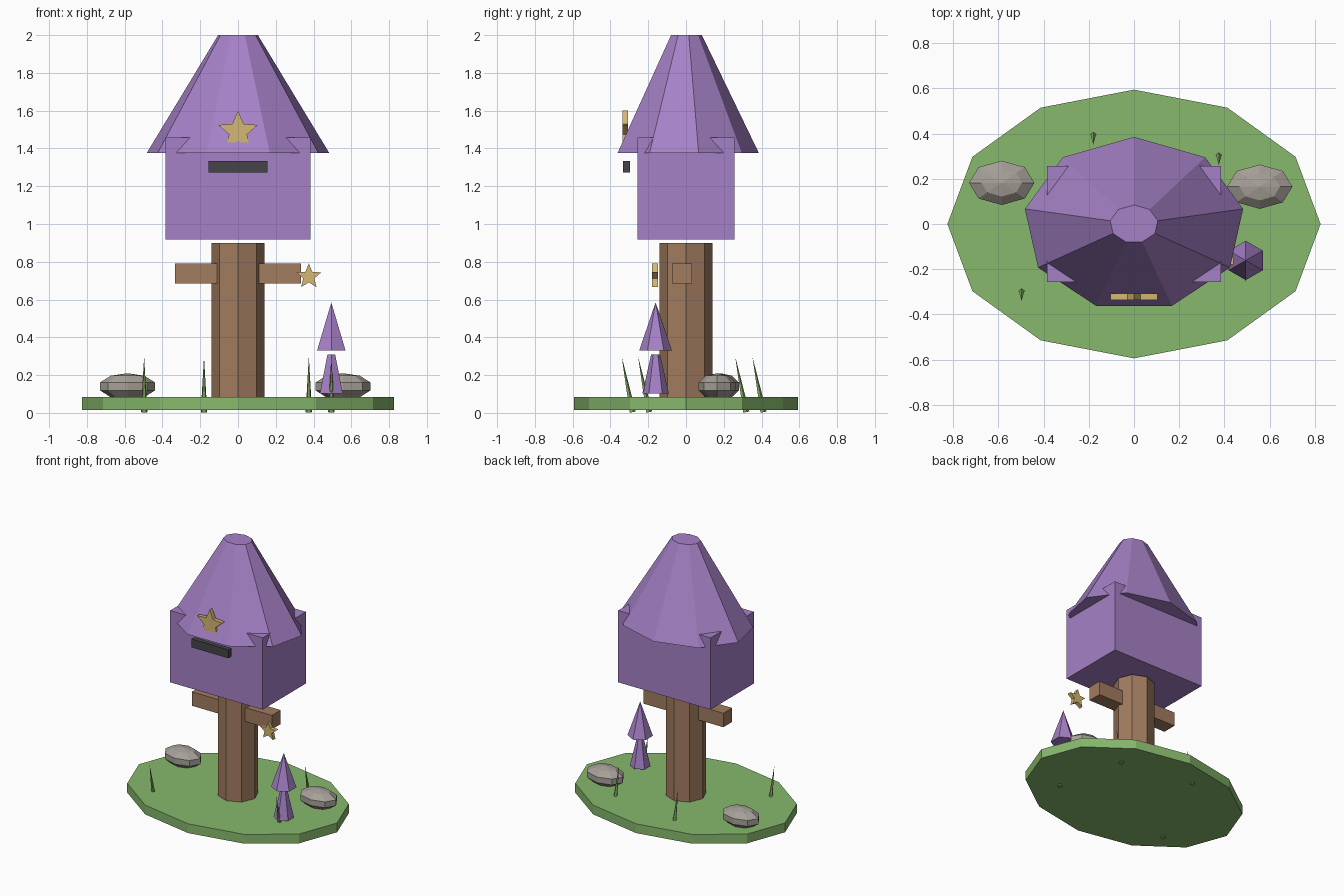
import bpy, bmesh
from math import sin, cos, pi, radians
from mathutils import Matrix

if "Cube" in bpy.data.objects:
    bpy.data.objects.remove(bpy.data.objects["Cube"])


def material(name, rgb):
    m = bpy.data.materials.new(name)
    m.diffuse_color = (*rgb, 1)
    m.use_nodes = True
    m.node_tree.nodes["Principled BSDF"].inputs["Base Color"].default_value = m.diffuse_color
    return m


PURPLE = material("purple", (0.38, 0.22, 0.57))
GREEN = material("green", (0.24, 0.48, 0.15))
BLADE = material("blade_green", (0.22, 0.38, 0.12))
BROWN = material("brown", (0.36, 0.20, 0.115))
GOLD = material("gold", (0.66, 0.48, 0.17))
DARK = material("dark", (0.06, 0.06, 0.065))
STONE = material("stone", (0.38, 0.35, 0.31))


def finish(name, bm, mat, loc=(0, 0, 0), tilt=0):
    bmesh.ops.recalc_face_normals(bm, faces=bm.faces)
    me = bpy.data.meshes.new(name)
    bm.to_mesh(me)
    bm.free()
    me.materials.append(mat)
    ob = bpy.data.objects.new(name, me)
    ob.location = loc
    ob.rotation_euler.x = tilt
    bpy.context.collection.objects.link(ob)
    return ob


def frustum(name, mat, sides, r1, r2, z1, z2, loc=(0, 0, 0), sy=1, tilt=0):
    """Closed tapered prism with one corner pointing to +y; r2 = 0 gives a point."""
    bm = bmesh.new()
    angles = [pi / 2 + 2 * pi * i / sides for i in range(sides)]
    ring = lambda r, z: [bm.verts.new((r * cos(a), r * sy * sin(a), z)) for a in angles]
    low = ring(r1, z1)
    high = ring(r2, z2) if r2 else [bm.verts.new((0, 0, z2))]
    bm.faces.new(low[::-1])
    if r2:
        bm.faces.new(high)
    for i in range(sides):
        j = (i + 1) % sides
        bm.faces.new([low[i], low[j]] + ([high[j], high[i]] if r2 else high))
    return finish(name, bm, mat, loc, tilt)


def box(name, mat, size, loc):
    bm = bmesh.new()
    bmesh.ops.create_cube(bm, size=1, matrix=Matrix.Diagonal((*size, 1)))
    return finish(name, bm, mat, loc)


def star(name, radius, inner, depth, loc):
    bm = bmesh.new()
    outline = []
    for i in range(10):
        r, a = (inner if i % 2 else radius), pi / 2 + i * pi / 5
        outline.append(bm.verts.new((r * cos(a), -depth / 2, r * sin(a))))
    face = bm.faces.new(outline)
    ext = bmesh.ops.extrude_face_region(bm, geom=[face], use_keep_orig=True)
    bmesh.ops.translate(bm, vec=(0, depth, 0),
                        verts=[v for v in ext["geom"] if isinstance(v, bmesh.types.BMVert)])
    return finish(name, bm, GOLD, loc)


def rock(name, loc):
    bm = bmesh.new()
    bmesh.ops.create_uvsphere(bm, u_segments=8, v_segments=5, radius=1,
                              matrix=Matrix.Diagonal((0.152, 0.103, 0.07, 1)))
    return finish(name, bm, STONE, loc)


# Grassy base and trunk
frustum("grass_base", GREEN, 12, 0.825, 0.825, 0.015, 0.085, sy=0.72)
frustum("trunk", BROWN, 8, 0.14, 0.14, 0.08, 0.9)

# Side branches
for side, x in (("left", -0.222), ("right", 0.222)):
    box(side + "_branch", BROWN, (0.222, 0.105, 0.105), (x, -0.021, 0.738))

# House body with its nine-sided roof
box("house_body", PURPLE, (0.77, 0.514, 0.54), (0, 0, 1.188))
frustum("roof", PURPLE, 9, 0.49, 0.107, 1.377, 2.0, sy=0.786)

# Letter slot and stars
box("slot", DARK, (0.31, 0.036, 0.063), (0, -0.315, 1.303))
star("roof_star", 0.11, 0.05, 0.03, (0, -0.322, 1.49))
star("hanging_star", 0.069, 0.031, 0.03, (0.375, -0.164, 0.722))

# Small two-tier tree
frustum("small_tree_lower", PURPLE, 6, 0.07, 0.024, 0.103, 0.308, (0.494, -0.161, 0))
frustum("small_tree_upper", PURPLE, 6, 0.087, 0, 0.33, 0.585, (0.494, -0.161, 0))

# Rocks
rock("left_rock", (-0.585, 0.182, 0.14))
rock("right_rock", (0.556, 0.165, 0.14))

# Leaning grass blades
for i, (x, y) in enumerate([(-0.497, -0.312), (-0.18, 0.38), (0.375, 0.289), (0.494, -0.225)]):
    frustum(f"grass_blade_{i + 1}", BLADE, 5, 0.018, 0, -0.15, 0.15, (x, y, 0.151), tilt=radians(11))
